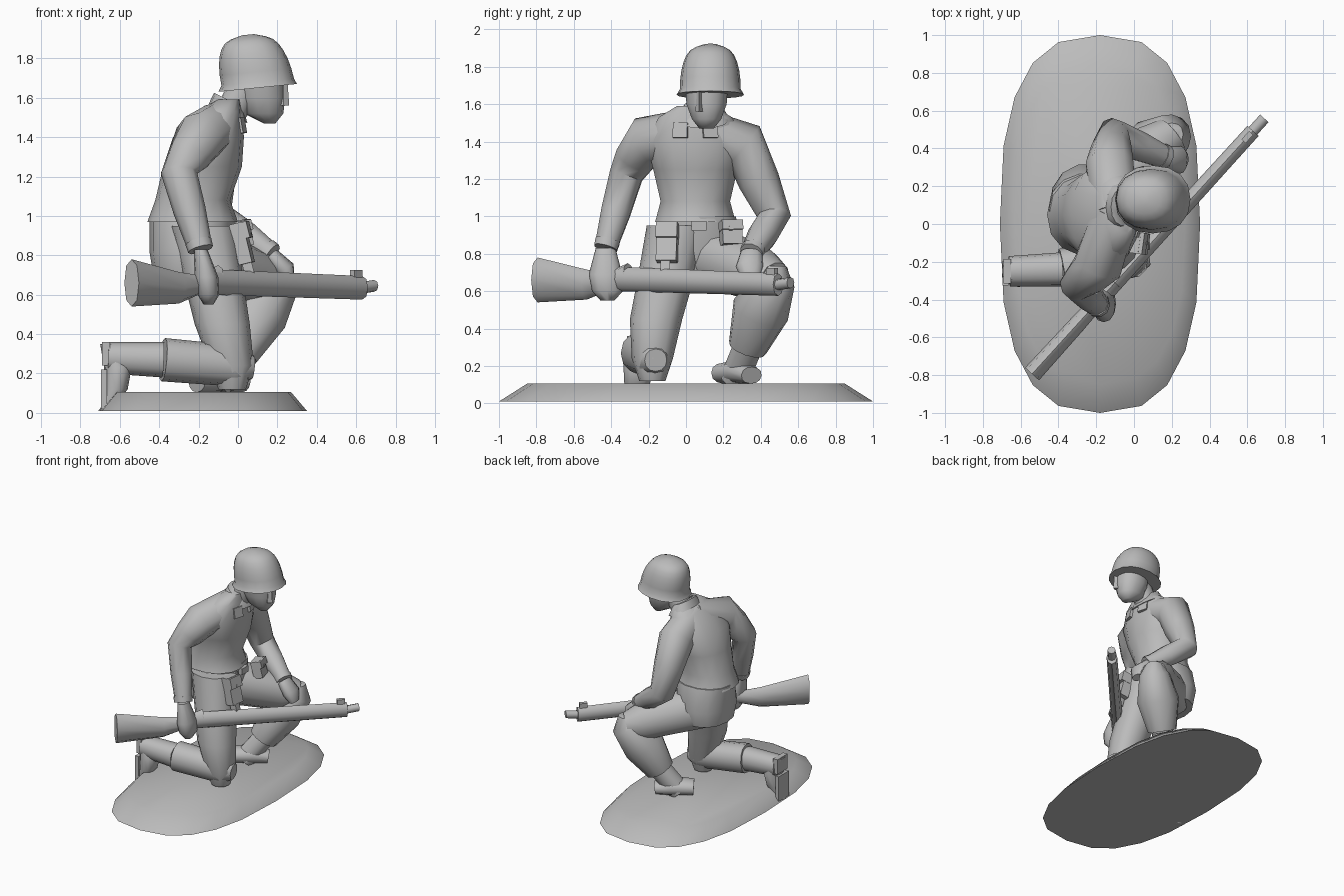
import bpy
import bmesh
from math import cos, sin, pi, radians, copysign
from mathutils import Vector, Matrix

default_cube = bpy.data.objects.get("Cube")
if default_cube:
    bpy.data.objects.remove(default_cube)

shade = (.5, .5, .5, 1)
grey = bpy.data.materials.new("figure_grey")
grey.use_nodes = True
grey.diffuse_color = shade
grey.node_tree.nodes["Principled BSDF"].inputs["Base Color"].default_value = shade

UP = Vector((0, 0, 1))
SIDEWAYS = Vector((0, 1, 0))


def finish(name, bm):
    """Turn a bmesh into a grey object, smooth with sharp edges kept."""
    bmesh.ops.recalc_face_normals(bm, faces=bm.faces)
    mesh = bpy.data.meshes.new(name)
    bm.to_mesh(mesh)
    bm.free()
    mesh.materials.append(grey)
    part = bpy.data.objects.new(name, mesh)
    bpy.context.collection.objects.link(part)
    bpy.ops.object.select_all(action="DESELECT")
    part.select_set(True)
    bpy.context.view_layer.objects.active = part
    bpy.ops.object.shade_smooth_by_angle(angle=radians(55))


def rounded(value, power):
    return copysign(abs(value) ** power, value)


def loft(name, rings, sides=12, axis=None, power=.9):
    """Skin rings (centre, half height, half width); a lower power is boxier."""
    bm = bmesh.new()
    centres = [ring[0] for ring in rings]
    across = SIDEWAYS.cross(axis or centres[1] - centres[0])
    loops = []
    for i, (centre, height, width) in enumerate(rings):
        before, after = centres[max(i - 1, 0)], centres[min(i + 1, len(rings) - 1)]
        tangent = (axis or after - before).normalized()
        # Carry the section along without twisting it
        across = (across - tangent * across.dot(tangent)).normalized()
        along = tangent.cross(across)
        loop = []
        for k in range(sides):
            angle = 2 * pi * k / sides
            offset = across * rounded(cos(angle), power) * height
            offset += along * rounded(sin(angle), power) * width
            loop.append(bm.verts.new(centre + offset))
        loops.append(loop)
    for lower, upper in zip(loops, loops[1:]):
        for k in range(sides):
            bm.faces.new((lower[k - 1], lower[k], upper[k], upper[k - 1]))
    bm.faces.new(loops[0])
    bm.faces.new(loops[-1])
    finish(name, bm)


def limb(name, joints, flatness=1, sides=12, axis=None):
    """Tube through (joint, radius) pairs."""
    rings = [(joint, radius, radius * flatness) for joint, radius in joints]
    loft(name, rings, sides, axis)


def stack(name, y, rows, sides=14, axis=UP):
    """Upright form from rows (x, z, half depth, half width)."""
    rings = [(Vector((x, y, z)), depth, width) for x, z, depth, width in rows]
    loft(name, rings, sides, axis)


def box(name, centre, size, tilt=0, turn=0):
    bm = bmesh.new()
    bmesh.ops.create_cube(bm, size=1)
    bmesh.ops.scale(bm, vec=size, verts=bm.verts)
    for degrees, axis in ((tilt, "Y"), (turn, "Z")):
        spin = Matrix.Rotation(radians(degrees), 3, axis)
        bmesh.ops.rotate(bm, matrix=spin, verts=bm.verts)
    bmesh.ops.translate(bm, vec=centre, verts=bm.verts)
    finish(name, bm)


# Oval base with a sloping rim
base_foot, base_top = Vector((-.18, 0, .01)), Vector((-.18, 0, .105))
loft("base", [(base_foot, .53, 1), (base_top, .45, .85)], sides=20, axis=UP, power=.75)

# Jacket, skirt, buckle and collar
stack("jacket", .05, [(-.23, .97, .23, .22), (-.23, 1.08, .19, .19), (-.18, 1.25, .2, .23),
                      (-.15, 1.4, .18, .27), (-.09, 1.53, .11, .2), (-.05, 1.59, .06, .1)])
stack("jacket_skirt", .08, [(-.25, .7, .18, .21), (-.24, .82, .21, .24), (-.23, 1, .22, .19)])
stack("collar", .09, [(-.05, 1.52, .11, .14), (-.05, 1.59, .08, .1)], axis=Vector((.5, 0, 1)))
for side in (-1, 1):
    box("collar_flap", (.02, .05 + side * .08, 1.46), (.02, .08, .08), tilt=-10, turn=side * 15)
box("belt_buckle", (0, .07, .95), (.03, .08, .05))

# Neck, head and nose
stack("neck", .1, [(-.05, 1.5, .08, .08), (.06, 1.7, .08, .08)], axis=None)
stack("head", .11, [(.16, 1.47, .03, .04), (.13, 1.52, .1, .08),
                    (.12, 1.6, .12, .11), (.1, 1.75, .13, .12)])
stack("nose", .07, [(.23, 1.56, .03, .02), (.23, 1.7, .02, .01)], sides=4)

# Helmet: a flared brim under a rule-made dome, pitched slightly back
dome = [(.1, 1.65, .2, .18)]
steps = 7
for k in range(steps):
    rise = pi / 2 * k / steps
    radius = .185 * cos(rise) ** .5
    dome.append((.1 - .05 * sin(rise), 1.68 + .23 * sin(rise), radius, radius * .88))
dome.append((.05, 1.92, .03, .03))
stack("helmet", .13, dome, sides=16, axis=Vector((-.1, 0, 1)))

# Arms, cuffs and hands
collarbone = Vector((-.1, .06, 1.46))
shoulder_right, elbow_right = Vector((-.19, -.22, 1.4)), Vector((-.3, -.32, 1.22))
shoulder_left, elbow_left = Vector((-.13, .31, 1.38)), Vector((-.11, .47, 1))
wrist_right, wrist_left = Vector((-.19, -.43, .83)), Vector((.17, .35, .8))
for side, shoulder, elbow, wrist in (("right", shoulder_right, elbow_right, wrist_right),
                                     ("left", shoulder_left, elbow_left, wrist_left)):
    limb(side + "_arm", [(collarbone, .12), (shoulder, .13), (shoulder.lerp(elbow, .5), .11),
                         (elbow, .09), (elbow.lerp(wrist, .5), .08), (wrist, .06)], sides=10)
    limb(side + "_cuff", [(wrist.lerp(elbow, .1), .068), (wrist, .065)], sides=10)
grip, fingers = Vector((-.16, -.43, .69)), Vector((-.15, -.42, .6))
limb("right_hand", [(wrist_right, .035), (grip, .06), (fingers, .055), (fingers - UP * .05, .025)],
     flatness=1.5, axis=UP)
knuckles, fingertips = Vector((.24, .34, .73)), Vector((.26, .35, .66))
limb("left_hand", [(wrist_left, .04), (knuckles, .05), (fingertips, .03)], flatness=1.5)

# Kneeling right leg
hip, thigh = Vector((-.18, -.04, .95)), Vector((-.08, -.16, .45))
knee, hem = Vector((-.03, -.18, .24)), Vector((-.38, -.24, .27))
kneecap = knee - UP * .12
limb("right_thigh", [(hip, .17), (hip.lerp(thigh, .6), .15), (thigh, .14), (knee, .11), (kneecap, .07)],
     axis=UP)
limb("right_shin", [(knee.lerp(hem, -.3), .06), (knee.lerp(hem, -.1), .1), (knee, .105), (hem, .11)])
heel, toe = Vector((-.66, -.25, .28)), Vector((-.67, -.27, .01))
limb("right_boot_shaft", [(hem, .09), (heel, .08)])
instep, ball = Vector((-.61, -.25, .23)), Vector((-.62, -.26, .12))
limb("right_boot_foot", [(heel + UP * .07, .04), (instep, .07), (ball, .06), (toe, .03)],
     flatness=1.2, axis=UP)
box("right_boot_heel", (-.67, -.25, .3), (.04, .13, .12))
box("right_boot_sole", (-.68, -.26, .12), (.03, .13, .2))

# Raised left leg
hip, knee = Vector((-.25, .1, .8)), Vector((.2, .475, .655))
calf, hem, ankle = Vector((.1, .4, .5)), Vector((0, .33, .3)), Vector((-.12, .26, .13))
limb("left_thigh", [(hip, .17), (hip.lerp(knee, .8), .14), (knee, .1)])
limb("left_shin", [(knee + UP * .08, .06), (knee, .11), (calf, .155), (hem, .105)])
limb("left_boot_shaft", [(hem, .08), (ankle, .08)])
heel, instep, toe = Vector((-.21, .2, .16)), Vector((-.07, .29, .17)), Vector((.03, .35, .15))
limb("left_boot_foot", [(heel, .055), (instep, .065), (toe, .045)], flatness=1.4)

# Belt pouches with flap and stud
for y, z, height, turn in ((-.1, .86, .21, -8), (.24, .91, .13, 15)):
    box("pouch", (.02, y, z), (.07, .11, height), tilt=-14, turn=turn)
    box("pouch_flap", (.02, y, z + height * .3), (.08, .115, height * .4), tilt=-14, turn=turn)
    box("pouch_stud", (.06, y, z + height * .2), (.02, .02, .02), tilt=-14, turn=turn)
box("pouch_strap", (.05, -.11, .74), (.05, .05, .1), tilt=-14)


# Rifle, laid along one slanting line
def on_rifle(x, z):
    return Vector((x, 1.1 * x - .2, z))


aim = on_rifle(1, 0) - on_rifle(0, 0)
butt_end, butt_neck = on_rifle(-.54, .66), on_rifle(-.3, .635)
small_grip, breech = on_rifle(-.2, .65), on_rifle(-.1, .68)
body_end, muzzle_end = on_rifle(.63, .635), on_rifle(.69, .645)
loft("rifle_butt", [(butt_end, .12, .05), (butt_neck, .08, .045),
                    (small_grip, .05, .04), (breech, .07, .04)], sides=8, axis=aim)
loft("rifle_body", [(small_grip.lerp(breech, .5), .065, .045), (body_end, .06, .04)], sides=8, axis=aim)
limb("muzzle", [(body_end, .03), (muzzle_end, .03)], sides=8, axis=aim)
box("front_sight", on_rifle(.6, .7), (.06, .03, .05), turn=48)
